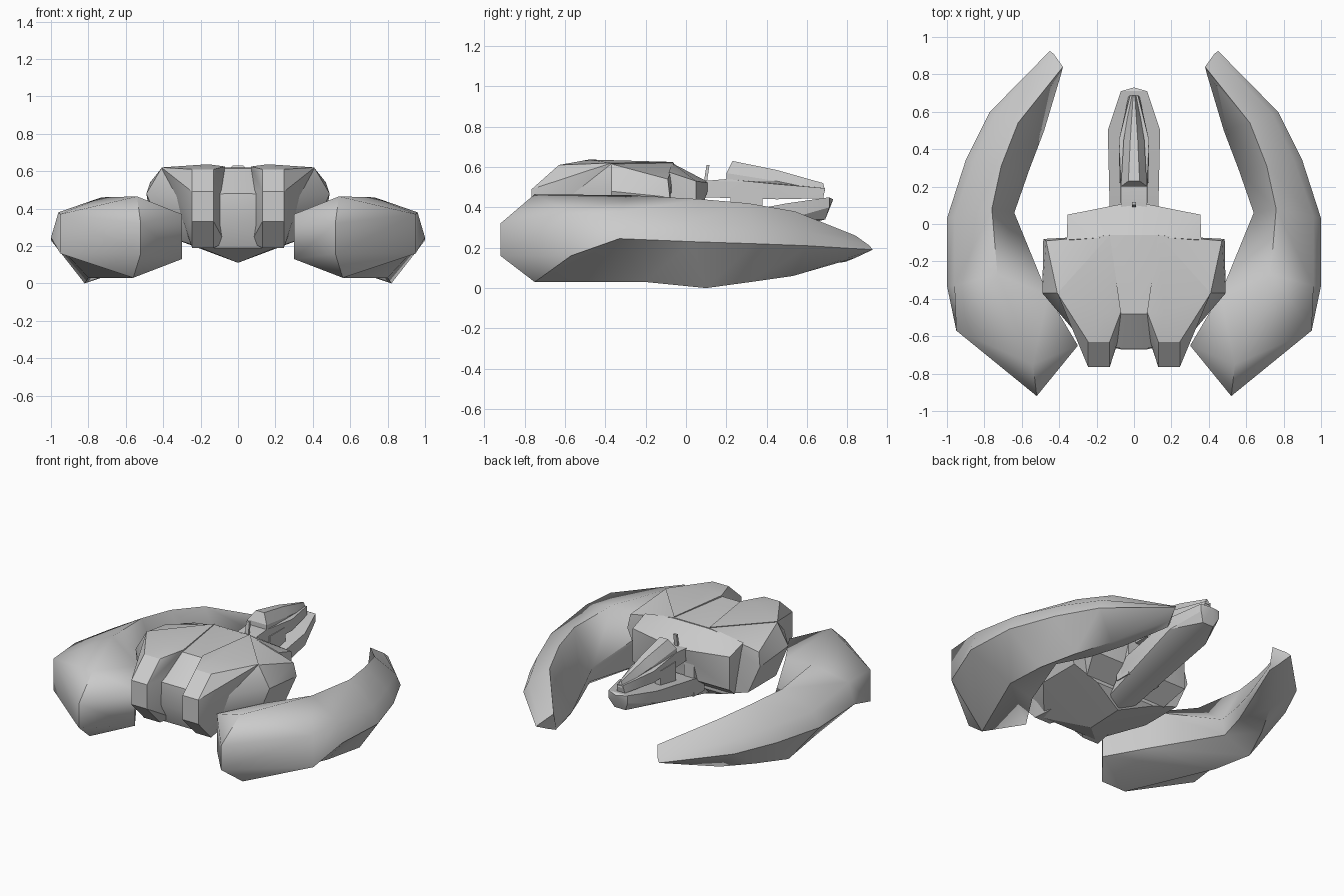
import bpy, bmesh
from math import radians


def finish(bm, name, angle=25):
    bmesh.ops.recalc_face_normals(bm, faces=bm.faces)
    me = bpy.data.meshes.new(name)
    bm.to_mesh(me)
    bm.free()
    ob = bpy.data.objects.new(name, me)
    bpy.context.collection.objects.link(ob)
    bpy.ops.object.select_all(action='DESELECT')
    bpy.context.view_layer.objects.active = ob
    ob.select_set(True)
    bpy.ops.object.shade_smooth_by_angle(angle=radians(angle))
    return ob


def solid(name, pts, both=True, sx=1):
    """Faceted convex solid; both=True adds the points mirrored in x."""
    allp = {(sx * x, y, z) for x, y, z in pts}
    if both:
        allp |= {(-x, y, z) for x, y, z in allp if x != 0}
    bm = bmesh.new()
    for p in sorted(allp):
        bm.verts.new(p)
    res = bmesh.ops.convex_hull(bm, input=bm.verts)
    junk = {g for g in res["geom_interior"] + res["geom_unused"]
            if isinstance(g, bmesh.types.BMVert) and g.is_valid}
    bmesh.ops.delete(bm, geom=list(junk), context='VERTS')
    return finish(bm, name, 25)


# claw cross-sections: inner edge, crest, outer shoulder, outer crease, keel, inner keel
CLAW = [
    [(.30, -.65, .37), (.54, -.75, .465), (.95, -.57, .37), (.95, -.57, .16), (.56, -.75, .03), (.30, -.65, .13)],
    [(.46, -.38, .38), (.73, -.27, .46), (.96, -.33, .38), (1.0, -.33, .245), (.80, -.2, .03), (.46, -.40, .14)],
    [(.64, .06, .20), (.76, .08, .44), (.96, .04, .33), (1.0, .03, .23), (.82, .1, 0), (.66, .06, .10)],
    [(.56, .29, .15), (.71, .31, .42), (.86, .33, .31), (.90, .34, .22), (.73, .32, .03), (.58, .29, .08)],
    [(.48, .50, .12), (.62, .54, .38), (.74, .59, .28), (.77, .60, .21), (.62, .53, .06), (.50, .50, .09)],
    [(.39, .80, .15), (.38, .84, .26), (.43, .91, .21), (.45, .925, .19), (.42, .84, .15), (.40, .79, .13)],
]
NOSE = [(.52, -.92, .32), (.52, -.92, .16)]


def claw(name, sx):
    bm = bmesh.new()
    rings = [[bm.verts.new((sx * x, y, z)) for x, y, z in r] for r in CLAW]
    for r, s in zip(rings, rings[1:]):
        for k in range(6):
            j = (k + 1) % 6
            bm.faces.new((r[k], r[j], s[k]))
            bm.faces.new((r[j], s[j], s[k]))
    bm.faces.new(rings[-1])
    # wedge-shaped front
    hi, lo = [bm.verts.new((sx * x, y, z)) for x, y, z in NOSE]
    a, t, o, m, b, i = rings[0]
    for f in ((a, t, hi), (t, o, hi), (o, m, lo, hi), (m, b, lo), (b, i, lo), (i, a, hi, lo)):
        bm.faces.new(f)
    return finish(bm, name, 50)


claw("claw_right", 1)
claw("claw_left", -1)

# main hull, sloping down in the middle of the front
solid("hull", [
    (.07, -.48, .615), (.41, -.37, .615), (.13, -.06, .62), (.47, -.09, .54),
    (.49, -.37, .48), (.485, -.08, .45), (.07, -.665, .48), (.07, -.67, .33),
    (.27, -.63, .46), (.27, -.63, .30), (.40, -.37, .26), (.40, -.08, .26),
    (.20, -.60, .19), (.22, -.08, .20), (0, -.40, .11), (0, -.15, .12)])

# rear step of the hull, sloping down to the neck
solid("hull_rear", [
    (.13, -.07, .62), (.36, -.085, .575), (.355, .05, .53), (0, .12, .52),
    (.355, .05, .31), (.30, -.08, .22), (.10, .05, .36)])

# front prongs, blending back over the hull shoulders
PRONG = [(-.765, .49), (-.63, .61), (-.765, .33), (-.63, .19)]
for side, sx in (("right", 1), ("left", -1)):
    pts = [(x, y, z) for x in (.13, .245) for y, z in PRONG]
    pts += [(.07, -.47, .625), (.16, -.48, .637), (.255, -.62, .60), (.41, -.37, .62), (.13, -.06, .625),
            (.085, -.62, .50), (.07, -.58, .22), (.29, -.645, .46), (.28, -.64, .30), (.22, -.45, .20)]
    solid("prong_" + side, pts, False, sx)
    # struts linking the upper neck and lower spar
    solid("strut_" + side, [(x, y, z) for x in (.04, .08) for y in (.22, .38) for z in (.36, .49)], False, sx)
    solid("neck_root_" + side, [(x, y, z) for x in (.05, .12) for y in (-.02, .09) for z in (.22, .50)], False, sx)

# lower spar running from the keel to the tail tip
solid("lower_spar", [
    (.14, .50, .42), (.07, .71, .45), (0, .73, .44), (.07, .71, .40), (.04, .69, .34),
    (.14, .50, .34), (.13, .08, .34), (.13, .08, .28), (.10, -.10, .17), (0, -.18, .12)])

# upper neck block and raised fin
solid("upper_neck", [
    (.07, .08, .53), (.07, .20, .54), (.08, .45, .515), (.02, .69, .495),
    (.07, .08, .45), (.08, .45, .44), (.03, .68, .445)])
solid("neck_fin", [
    (.03, .23, .63), (.07, .20, .57), (.07, .20, .53), (.02, .45, .585),
    (.055, .45, .53), (.005, .68, .52), (.015, .69, .48)])

# small antenna
solid("antenna", [(x, y + (z - .5) * .15, z) for x in (0, .012) for y in (.085, .10) for z in (.50, .61)])
